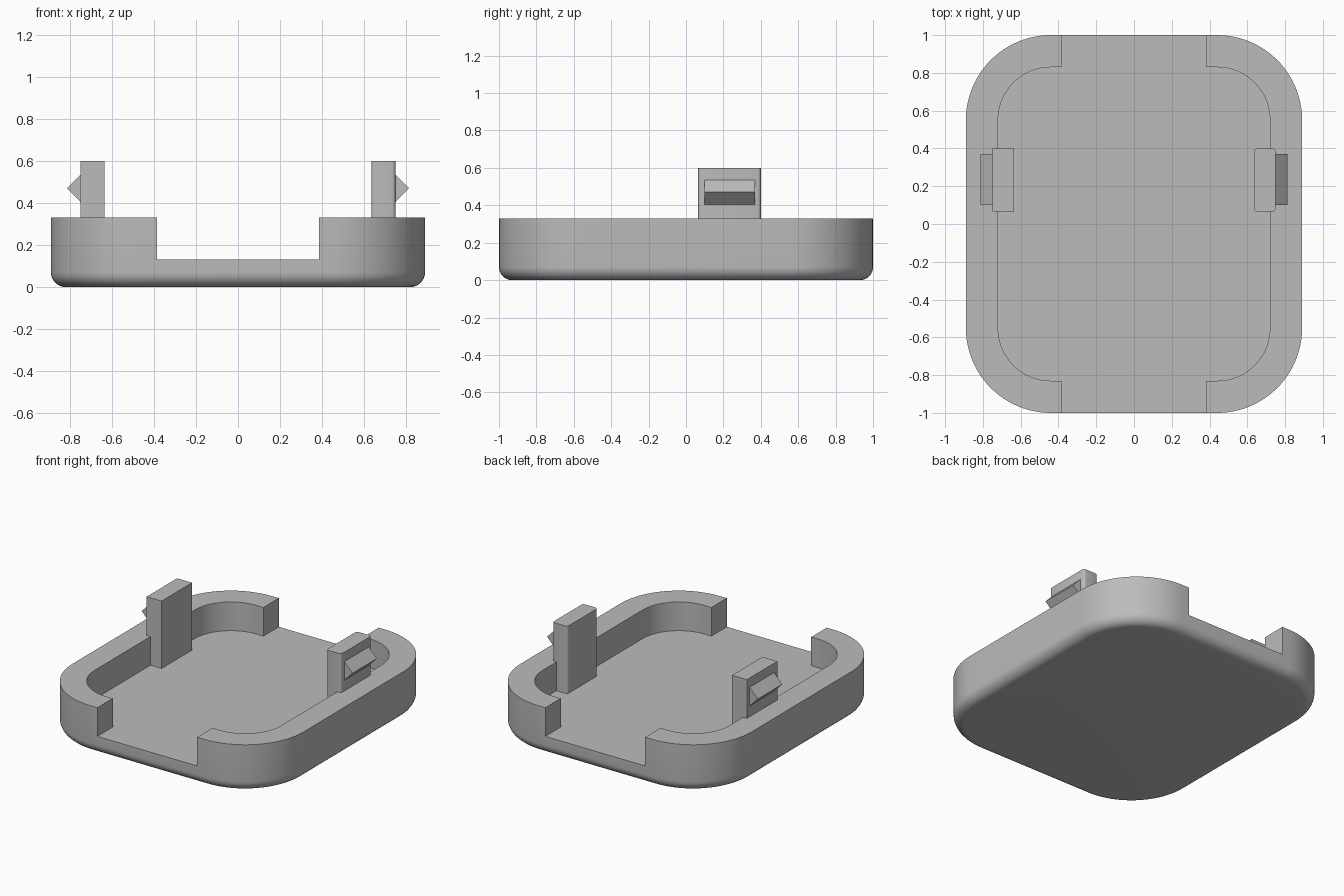
import bpy, bmesh
from math import sin, cos, pi, radians

old = bpy.data.objects.get("Cube")
if old:
    bpy.data.objects.remove(old, do_unlink=True)

# Main dimensions
HALF_X, HALF_Y, CORNER = 0.89, 1.0, 0.45
WALL, WALL_TOP, FLOOR = 0.17, 0.33, 0.13
NOTCH, FILLET = 0.385, 0.07

grey = bpy.data.materials.new("plain grey")
grey.use_nodes = True
grey.diffuse_color = (0.5, 0.5, 0.5, 1)
grey.node_tree.nodes["Principled BSDF"].inputs["Base Color"].default_value = (0.5, 0.5, 0.5, 1)


def outline(inset, arms=False, steps=24):
    """Rounded rectangle, counter-clockwise; arms extend it through both ends."""
    r = CORNER - inset
    cx, cy = HALF_X - CORNER, HALF_Y - CORNER
    quarter = [(cx + r * cos(a), cy + r * sin(a))
               for a in (i * pi / 2 / steps for i in range(steps + 1))]
    if arms:
        quarter += [(NOTCH, HALF_Y - inset), (NOTCH, HALF_Y + 0.2)]
    half = quarter + [(-x, y) for x, y in reversed(quarter)]
    return half + [(-x, -y) for x, y in half]


def loft(name, layers):
    """Closed solid through stacked (outline, height) layers."""
    bm = bmesh.new()
    rings = [[bm.verts.new((x, y, z)) for x, y in pts] for pts, z in layers]
    bm.faces.new(rings[0])
    bm.faces.new(rings[-1])
    n = len(rings[0])
    for low, high in zip(rings, rings[1:]):
        for i in range(n):
            j = (i + 1) % n
            bm.faces.new((low[i], low[j], high[j], high[i]))
    return finish(name, bm)


def finish(name, bm):
    bmesh.ops.recalc_face_normals(bm, faces=bm.faces)
    mesh = bpy.data.meshes.new(name)
    bm.to_mesh(mesh)
    bm.free()
    mesh.materials.append(grey)
    obj = bpy.data.objects.new(name, mesh)
    bpy.context.collection.objects.link(obj)
    return obj


def activate(obj):
    bpy.ops.object.select_all(action='DESELECT')
    obj.select_set(True)
    bpy.context.view_layer.objects.active = obj


# Tray: rounded block with a filleted bottom edge
layers = []
for i in range(9):
    a = i * pi / 16
    layers.append((outline(FILLET * (1 - sin(a))), FILLET * (1 - cos(a))))
layers.append((outline(0), WALL_TOP))
tray = loft("tray", layers)

# Pocket and the two end openings, cut in one piece
cutter = loft("pocket_cutter", [(outline(WALL, True), FLOOR), (outline(WALL, True), 1)])
cutter.hide_render = True
cut = tray.modifiers.new("pocket", 'BOOLEAN')
cut.operation = 'DIFFERENCE'
cut.solver = 'EXACT'
cut.object = cutter
activate(tray)
bpy.ops.object.modifier_apply(modifier=cut.name)
bpy.data.objects.remove(cutter, do_unlink=True)
bpy.ops.object.shade_smooth_by_angle(angle=radians(30))

# Clip post with softened upright edges, and its wedge-shaped catch
for side, label in ((1, "left"), (-1, "right")):
    bm = bmesh.new()
    bmesh.ops.create_cube(bm, size=1)
    for v in bm.verts:
        v.co.x = side * (0.6925 + v.co.x * 0.115)
        v.co.y = 0.2325 + v.co.y * 0.335
        v.co.z = 0.365 + v.co.z * 0.47
    upright = [e for e in bm.edges
               if abs(e.verts[0].co.z - e.verts[1].co.z) > 0.1]
    bmesh.ops.bevel(bm, geom=upright, offset=0.017, segments=4,
                    profile=0.5, affect='EDGES')
    post = finish(label + "_clip_post", bm)
    activate(post)
    bpy.ops.object.shade_smooth_by_angle(angle=radians(30))

    bm = bmesh.new()
    section = [(0.745, 0.40), (0.813, 0.47), (0.745, 0.54)]
    ends = [[bm.verts.new((side * x, y, z)) for x, z in section]
            for y in (0.10, 0.37)]
    for end in ends:
        bm.faces.new(end)
    for i in range(3):
        j = (i + 1) % 3
        bm.faces.new((ends[0][i], ends[0][j], ends[1][j], ends[1][i]))
    finish(label + "_clip_catch", bm)
